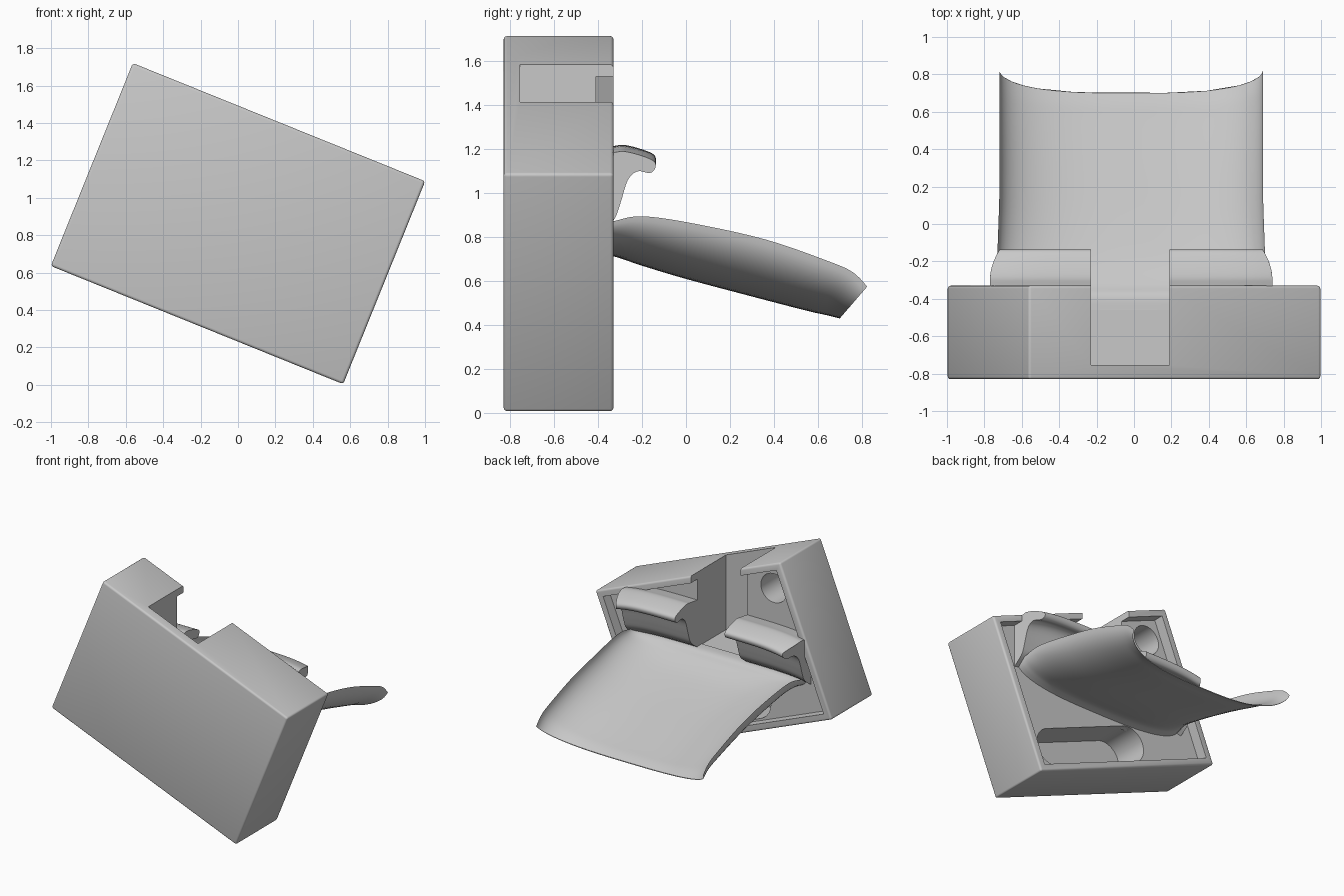
import bpy, bmesh, math
from mathutils import Matrix, Vector

cube = bpy.data.objects.get("Cube")
if cube:
    bpy.data.objects.remove(cube, do_unlink=True)

GREY = (0.58, 0.58, 0.58, 1)
mat = bpy.data.materials.new("plain grey")
mat.use_nodes = True
mat.diffuse_color = GREY
mat.node_tree.nodes["Principled BSDF"].inputs["Base Color"].default_value = GREY

# Frame of the tilted housing: local x along its length, local z up its height
TILT = Matrix.Translation((0, 0, 0.862)) @ Matrix.Rotation(math.radians(22), 4, 'Y')
BACK, PANEL, FRONT = -0.33, -0.41, -0.83


def make(name, bm):
    bmesh.ops.recalc_face_normals(bm, faces=bm.faces)
    mesh = bpy.data.meshes.new(name)
    bm.to_mesh(mesh)
    bm.free()
    mesh.materials.append(mat)
    obj = bpy.data.objects.new(name, mesh)
    bpy.context.collection.objects.link(obj)
    return obj


def box(name, lo, hi, matrix=Matrix()):
    bm = bmesh.new()
    bmesh.ops.create_cube(bm, size=1)
    lo, hi = Vector(lo), Vector(hi)
    for v in bm.verts:
        v.co = matrix @ Vector([(lo[i] + hi[i]) / 2 + v.co[i] * (hi[i] - lo[i]) for i in range(3)])
    return make(name, bm)


def slot(name, u0, u1, v, radius, y0, y1):
    """Prism with round ends, running along y in the tilted frame."""
    bm = bmesh.new()
    ring = []
    for k in range(48):
        a = 2 * math.pi * k / 48
        u = (u1 if math.cos(a) > 0 else u0) + radius * math.cos(a)
        ring.append((u, v + radius * math.sin(a)))
    loops = [[bm.verts.new(TILT @ Vector((u, y, w))) for u, w in ring] for y in (y0, y1)]
    bridge(bm, loops)
    return make(name, bm)


def bridge(bm, loops):
    """Skin closed loops and cap both ends."""
    for a, b in zip(loops, loops[1:]):
        n = len(a)
        for i in range(n):
            bm.faces.new((a[i], a[(i + 1) % n], b[(i + 1) % n], b[i]))
    bm.faces.new(loops[0])
    bm.faces.new(loops[-1])


def apply(obj, kind, **settings):
    mod = obj.modifiers.new(kind.title(), kind)
    for key, value in settings.items():
        setattr(mod, key, value)
    select(obj)
    bpy.ops.object.modifier_apply(modifier=mod.name)


def select(obj):
    bpy.ops.object.select_all(action='DESELECT')
    obj.select_set(True)
    bpy.context.view_layer.objects.active = obj


def smooth(obj, angle=35):
    select(obj)
    bpy.ops.object.shade_smooth_by_angle(angle=math.radians(angle))


def cut(obj, cutter):
    cutter.hide_render = True
    apply(obj, 'BOOLEAN', operation='DIFFERENCE', solver='EXACT', object=cutter)
    bpy.data.objects.remove(cutter, do_unlink=True)


def spline(rows, steps):
    """Catmull-Rom blend through rows of values."""
    rows = [Vector(r) for r in rows]
    out = []
    for i in range(len(rows) - 1):
        p0, p1, p2 = rows[max(i - 1, 0)], rows[i], rows[i + 1]
        p3 = rows[min(i + 2, len(rows) - 1)]
        for k in range(steps):
            t = k / steps
            out.append(0.5 * (2 * p1 + (p2 - p0) * t + (2 * p0 - 5 * p1 + 4 * p2 - p3) * t ** 2
                              + (3 * p1 - p0 - 3 * p2 + p3) * t ** 3))
    return out + [rows[-1]]


# Housing: rounded slab with a rimmed recess in its back
housing = box("housing", (-0.843, FRONT, -0.585), (0.843, BACK, 0.585), TILT)
apply(housing, 'BEVEL', width=0.015, segments=3)
recess = box("recess_cutter", (-0.79, PANEL, -0.535), (0.79, 0, 0.535), TILT)
cut(housing, recess)

# Drop slot through the top, screw hole and long pocket in the back
cut(housing, box("drop_slot_cutter", (-0.23, -0.755, 0.845), (0.19, 0, 2)))
cut(housing, slot("hole_cutter", -0.65, -0.65, 0.39, 0.11, -0.7, -0.2))
cut(housing, slot("pocket_cutter", -0.16, 0.58, -0.38, 0.14, -0.68, -0.2))
smooth(housing)

# Catch tray: thin channel with upturned sides, sloping away from the back
# columns: centre y, underside z, rim rise, rim lean, centre thickness
stations = [
    (-0.46, 0.70, 0.14, 0.0, 0.15),
    (-0.38, 0.715, 0.14, 0.0, 0.125),
    (-0.32, 0.71, 0.165, 0.0, 0.08),
    (-0.2, 0.67, 0.225, 0.0, 0.055),
    (0, 0.61, 0.255, 0.02, 0.045),
    (0.3, 0.53, 0.26, 0.06, 0.035),
    (0.55, 0.465, 0.225, 0.10, 0.025),
    (0.64, 0.445, 0.195, 0.12, 0.018),
    (0.7, 0.43, 0.145, 0.125, 0.006),
]
bm = bmesh.new()
loops = []
ACROSS = 36
for y, z, rise, lean, thick in spline(stations, 5):
    half = 0.705 + 0.04 * max(0, 0.1 - y)
    lower, upper = [], []
    for k in range(ACROSS + 1):
        t = math.sin(math.pi * (k / ACROSS - 0.5))
        lift = 1 - math.sqrt(max(0, 1 - abs(t) ** 3))
        place = (-0.015 + half * t, y + lean * lift)
        lower.append(bm.verts.new((*place, z + rise * lift)))
        if 0 < k < ACROSS:
            upper.append(bm.verts.new((*place, z + thick + (rise - thick) * lift)))
    loops.append(lower + upper[::-1])
bridge(bm, loops)
smooth(make("catch_tray", bm), 50)

# Hooked lips on either side of the drop slot
hook = spline([(-0.43, 1.2), (-0.33, 1.215), (-0.28, 1.22), (-0.2, 1.2), (-0.145, 1.175),
               (-0.14, 1.145), (-0.165, 1.122), (-0.22, 1.13), (-0.265, 1.09),
               (-0.3, 0.98), (-0.335, 0.9), (-0.43, 0.83)], 4)


def lip(name, inner, outer):
    bm = bmesh.new()
    loops = []
    for k in range(13):
        f = k / 12
        ring = []
        for y, z in hook:
            # the free edge is narrower than the root, and its end droops
            taper = 0.05 * max(0, (y + 0.3) / 0.16) ** 2
            end = outer - math.copysign(taper, outer)
            ring.append(bm.verts.new((inner + (end - inner) * f, y, z - 0.03 * f ** 4)))
        loops.append(ring)
    bridge(bm, loops)
    smooth(make(name, bm), 45)


lip("left_lip", 0.19, 0.74)
lip("right_lip", -0.23, -0.77)
